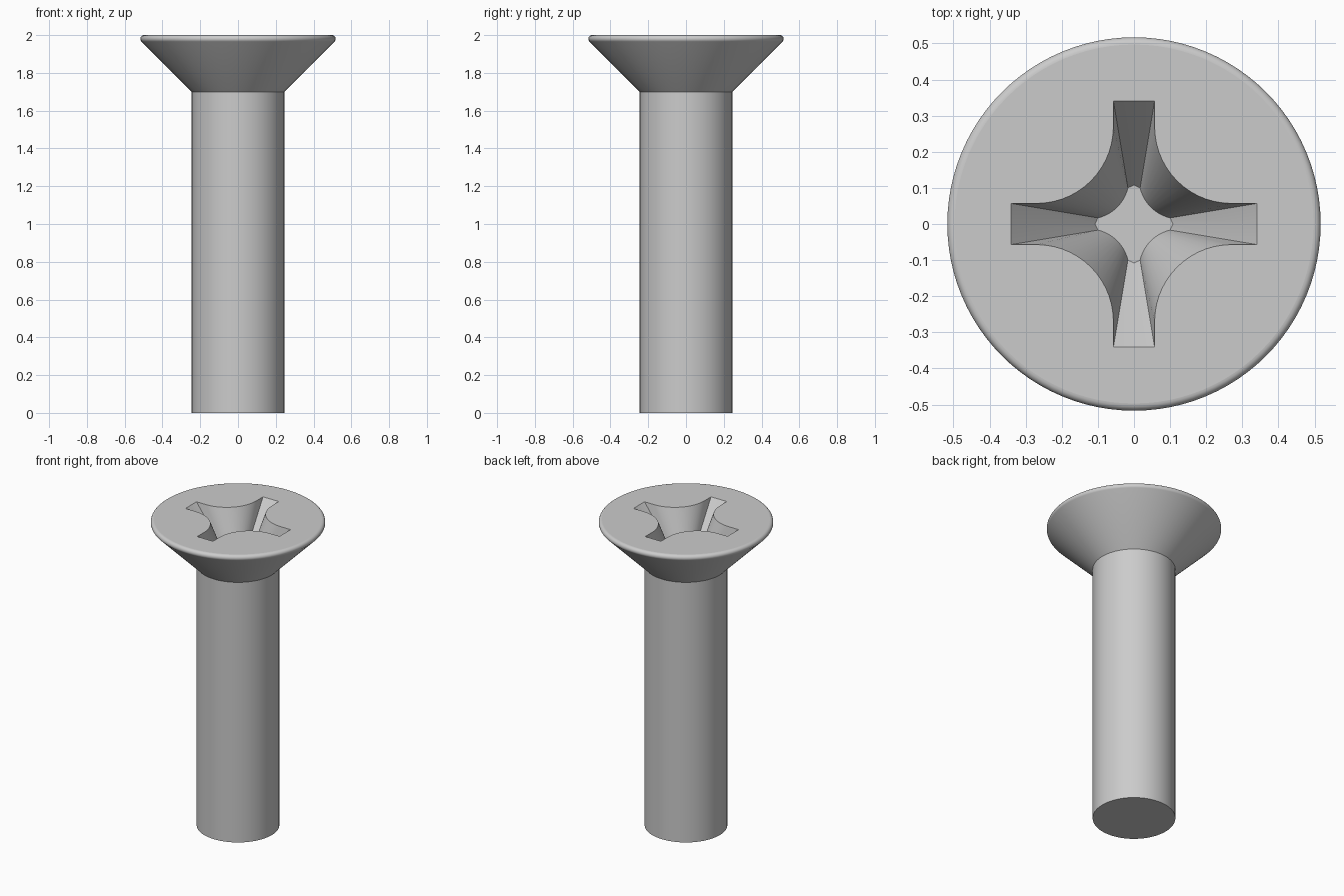
import bpy, bmesh
from math import sin, cos, pi, radians

if "Cube" in bpy.data.objects:
    bpy.data.objects.remove(bpy.data.objects["Cube"])

SEG = 96    # sides around the screw
ARC = 14    # steps in each curved recess wall
bm = bmesh.new()


def ring(points):
    return [bm.verts.new(p) for p in points]


def circle(r, z):
    return ring([(r * cos(2 * pi * i / SEG), r * sin(2 * pi * i / SEG), z) for i in range(SEG)])


def loft(a, b):
    n = len(a)
    return [bm.faces.new((a[i], a[(i + 1) % n], b[(i + 1) % n], b[i])) for i in range(n)]


def cross_section(z, tip, length, width, centre, radius, half):
    """Four-armed outline with concave arcs between the arms."""
    quarter = [(tip, 0), (length, width)]
    for i in range(ARC + 1):
        a = radians(225 + half - 2 * half * i / ARC)
        quarter.append((centre + radius * cos(a), centre + radius * sin(a)))
    quarter.append((width, length))
    pts = []
    for k in range(4):
        c, s = (1, 0, -1, 0)[k], (0, 1, 0, -1)[k]
        pts += [(x * c - y * s, x * s + y * c, z) for x, y in quarter]
    return ring(pts)


# Shank, countersunk cone and rounded rim
profile = [(0.245, 0), (0.245, 1.70)]
profile += [(0.497 + 0.02 * cos(radians(a)), 1.98 + 0.02 * sin(radians(a)))
            for a in range(-45, 91, 15)]
rings = [circle(r, z) for r, z in profile]
for a, b in zip(rings, rings[1:]):
    loft(a, b)
bm.faces.new(rings[0][::-1])

# Tapered cross recess
upper = cross_section(2.0, 0.34, 0.34, 0.057, 0.27, 0.213, 45)
lower = cross_section(1.73, 0.108, 0.10, 0.017, 0.125, 0.111, 32)
loft(upper, lower)
bm.faces.new(lower)

# Flat top between the rim and the recess
edges = [bm.edges.get((l[i - 1], l[i])) for l in (rings[-1], upper) for i in range(len(l))]
bmesh.ops.triangle_fill(bm, use_beauty=True, use_dissolve=False, edges=edges, normal=(0, 0, 1))
top_edges = set(edges)

# Smooth shading with sharp creases
for f in bm.faces:
    f.smooth = True
for e in bm.edges:
    e.smooth = e not in top_edges and e.calc_face_angle(0) < radians(30)
bmesh.ops.remove_doubles(bm, verts=bm.verts[:], dist=0.0005)
bmesh.ops.recalc_face_normals(bm, faces=bm.faces[:])
for e in bm.edges:
    if e.calc_face_angle(0) > radians(30):
        e.smooth = False

mesh = bpy.data.meshes.new("countersunk_screw")
bm.to_mesh(mesh)
bm.free()
screw = bpy.data.objects.new("countersunk_screw", mesh)
bpy.context.collection.objects.link(screw)
